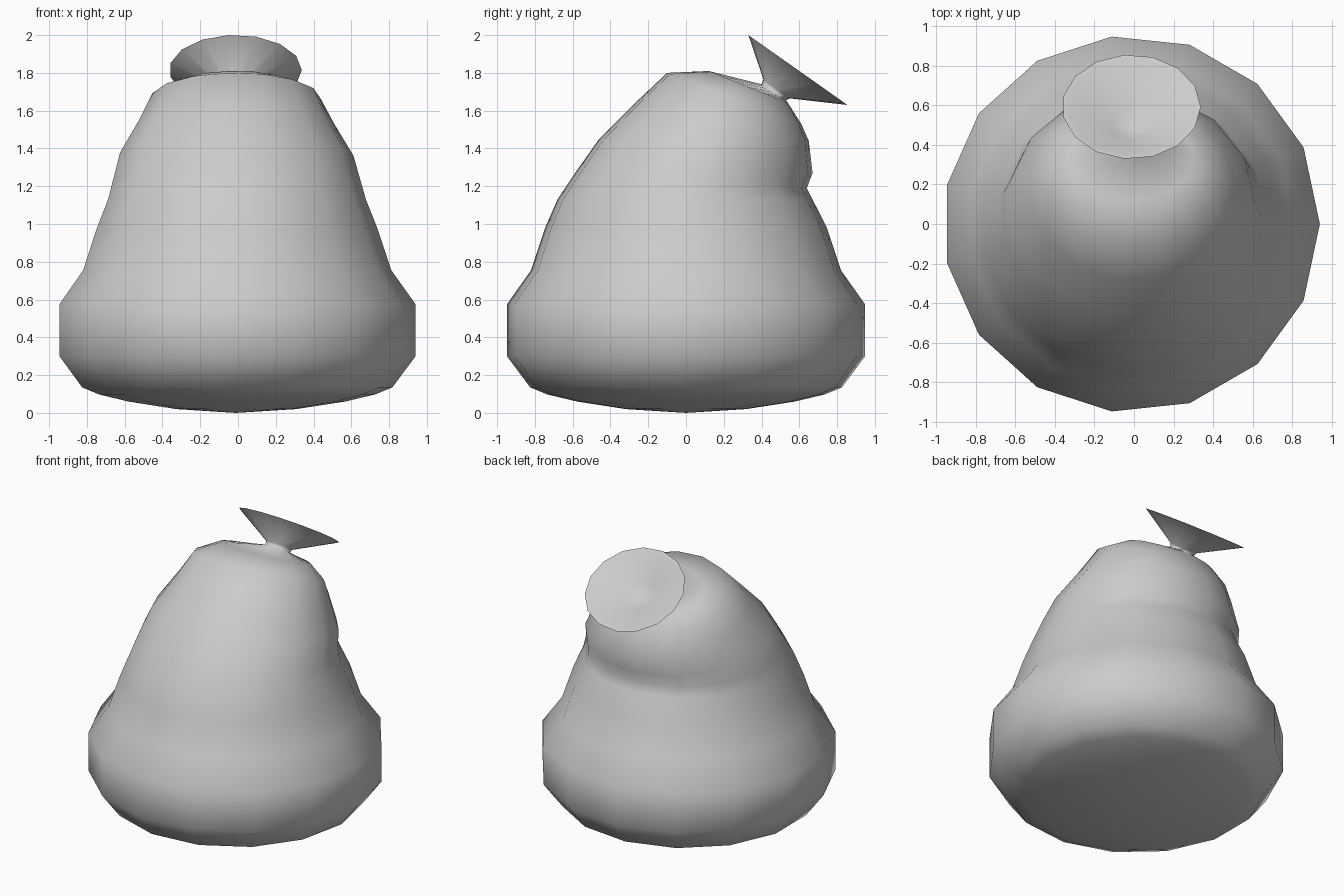
import bpy, bmesh, math

if "Cube" in bpy.data.objects:
    bpy.data.objects.remove(bpy.data.objects["Cube"])

SIDES = 15
CX = -0.013          # the odd-sided rings sit slightly left so the width is centred
FIT = math.cos(math.radians(6))


def ring(bm, front, back, rx):
    """Tilted 15-sided ring; front and back are (y, z) extremes, rx is the x radius."""
    cy, cz = (front[0] + back[0]) / 2, (front[1] + back[1]) / 2
    hy, hz = (back[0] - front[0]) / 2 / FIT, (back[1] - front[1]) / 2 / FIT
    verts = []
    for i in range(SIDES):
        a = 2 * math.pi * i / SIDES
        verts.append(bm.verts.new((CX + rx * math.cos(a),
                                   cy + hy * math.sin(a),
                                   cz + hz * math.sin(a))))
    return verts


def flat(r, z):
    return ((-r * FIT, z), (r * FIT, z), r)


def loft(name, rings, start=None, end=None):
    """Skin a list of rings, closing the ends with fans to (y, z) points."""
    bm = bmesh.new()
    loops = [ring(bm, *r) for r in rings]
    for lo, hi in zip(loops, loops[1:]):
        for i in range(SIDES):
            j = (i + 1) % SIDES
            bm.faces.new((lo[i], lo[j], hi[j], hi[i]))
    for loop, tip in ((loops[0], start), (loops[-1], end)):
        if tip:
            v = bm.verts.new((CX, *tip))
            for i in range(SIDES):
                bm.faces.new((loop[i], loop[(i + 1) % SIDES], v))
    bmesh.ops.recalc_face_normals(bm, faces=bm.faces)
    mesh = bpy.data.meshes.new(name)
    bm.to_mesh(mesh)
    bm.free()
    obj = bpy.data.objects.new(name, mesh)
    bpy.context.collection.objects.link(obj)
    bpy.ops.object.select_all(action='DESELECT')
    obj.select_set(True)
    bpy.context.view_layer.objects.active = obj
    bpy.ops.object.shade_smooth_by_angle(angle=math.radians(100))
    return obj


# Whole sack: rounded base, slumped body, pinched neck, flared mouth
base = [flat(0.32, 0.02), flat(0.58, 0.06), flat(0.74, 0.098), flat(0.83, 0.135),
        flat(0.953, 0.30), flat(0.953, 0.575), flat(0.825, 0.755), flat(0.75, 0.98)]
slump = [((-0.68, 1.13), (0.67, 1.13), 0.69),
         ((-0.58, 1.28), (0.64, 1.19), 0.66),
         ((-0.46, 1.45), (0.67, 1.27), 0.625),
         ((-0.28, 1.63), (0.65, 1.44), 0.52),
         ((-0.10, 1.80), (0.61, 1.53), 0.45),
         ((0.12, 1.81), (0.54, 1.64), 0.32)]
mouth = [((0.40, 1.74), (0.53, 1.655), 0.085),
         ((0.41, 1.765), (0.55, 1.665), 0.09),
         ((0.33, 2.00), (0.855, 1.63), 0.351),
         ((0.35, 1.983), (0.832, 1.643), 0.325),
         ((0.425, 1.79), (0.575, 1.685), 0.095)]
loft("sack", base + slump + mouth, start=(0, 0), end=(0.487, 1.72))
